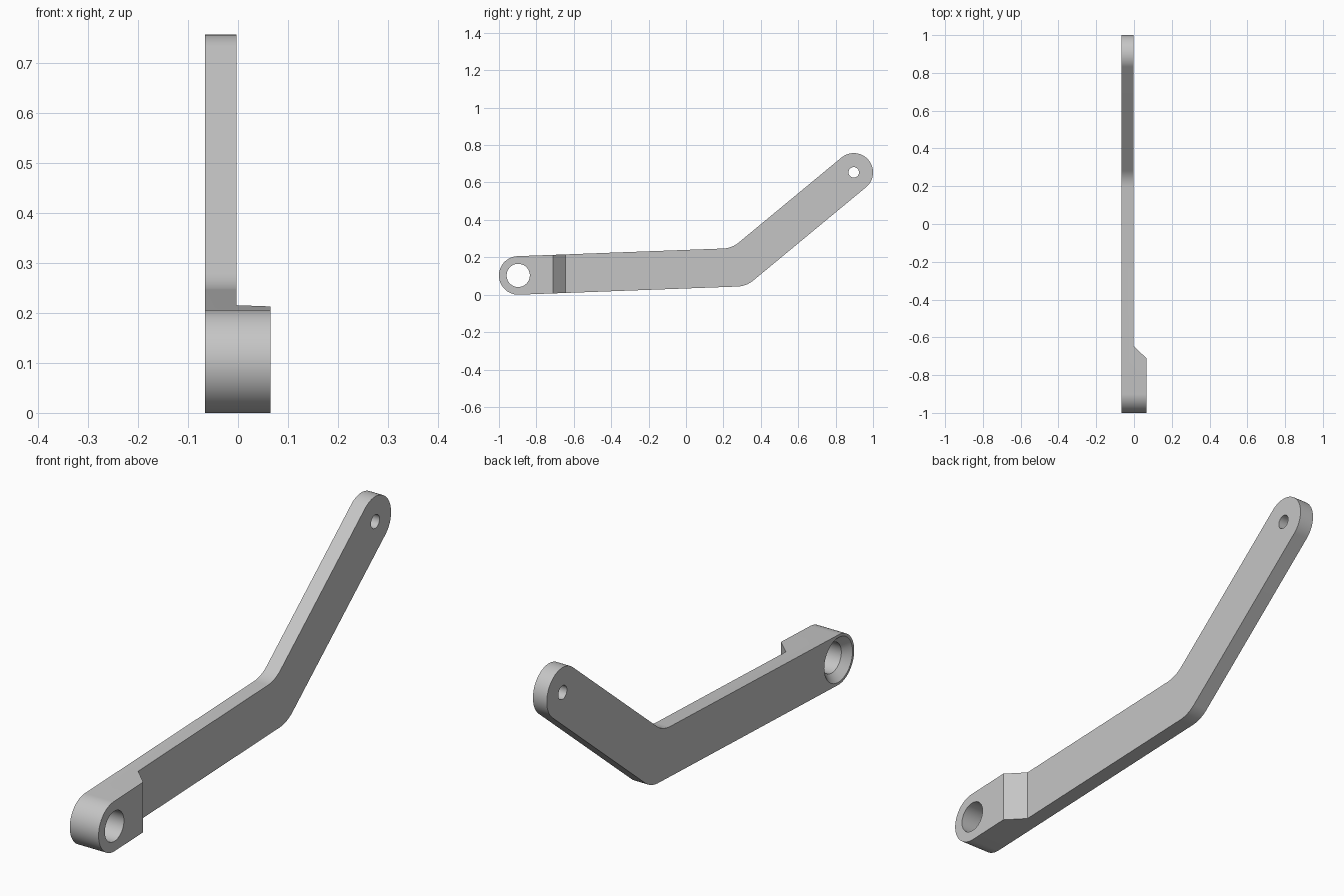
import bpy, bmesh, math
from mathutils import Vector

if "Cube" in bpy.data.objects:
    bpy.data.objects.remove(bpy.data.objects["Cube"])

X0, X1, X2 = -0.066, -0.003, 0.065      # outer face, thin arm face, boss face
R = 0.103                               # half width of the arm
A, B, C = Vector((-0.897, 0.103)), Vector((0.284, 0.147)), Vector((0.897, 0.654))

mat = bpy.data.materials.new("light grey")
mat.diffuse_color = (0.56, 0.56, 0.56, 1)
mat.use_nodes = True
mat.node_tree.nodes["Principled BSDF"].inputs["Base Color"].default_value = mat.diffuse_color


def prism(name, pts, axis, lo, hi):
    """Extrude a 2D outline: axis 'x' uses (y, z) points, axis 'z' uses (x, y)."""
    place = (lambda p, h: (h, p[0], p[1])) if axis == 'x' else (lambda p, h: (p[0], p[1], h))
    bm = bmesh.new()
    face = bm.faces.new([bm.verts.new(place(p, lo)) for p in pts])
    ext = bmesh.ops.extrude_face_region(bm, geom=[face])
    moved = [v for v in ext["geom"] if isinstance(v, bmesh.types.BMVert)]
    bmesh.ops.translate(bm, verts=moved, vec=place((0, 0), hi - lo))
    bmesh.ops.recalc_face_normals(bm, faces=bm.faces)
    me = bpy.data.meshes.new(name)
    bm.to_mesh(me)
    bm.free()
    ob = bpy.data.objects.new(name, me)
    bpy.context.collection.objects.link(ob)
    me.materials.append(mat)
    return ob


def cone(name, centre, x_lo, x_hi, r_lo, r_hi):
    bpy.ops.mesh.primitive_cone_add(vertices=64, radius1=r_lo, radius2=r_hi, depth=x_hi - x_lo,
                                    location=((x_lo + x_hi) / 2, *centre),
                                    rotation=(0, math.pi / 2, 0))
    ob = bpy.context.object
    ob.name = name
    ob.data.materials.append(mat)
    return ob


def arc(c, r, a0, a1, n):
    return [c + r * Vector((math.cos(a0 + (a1 - a0) * i / n), math.sin(a0 + (a1 - a0) * i / n)))
            for i in range(n + 1)]


# Arm outline: round ends joined by a bend with filleted inner and outer corners
d1, d2 = (B - A).normalized(), (C - B).normalized()
t1, t2 = math.atan2(d1.y, d1.x), math.atan2(d2.y, d2.x)
half, q, fillet = (t2 - t1) / 2, math.pi / 2, 0.14
mid = (t1 + t2) / 2 + q
bisector = Vector((math.cos(mid), math.sin(mid)))
inner = B + bisector * (R + fillet) / math.cos(half)
outer = B + bisector * (fillet - R) / math.cos(half)
outline = (arc(A, R, t1 + q, t1 + 3 * q, 40)
           + arc(outer, fillet, t1 - q, t2 - q, 12)
           + arc(C, R, t2 - q, t2 + q, 40)
           + arc(inner, fillet, t2 - q, t1 - q, 12))
arm = prism("bent_arm", outline, 'x', X0, X2)

# Cutters: thin the arm behind the boss with a sloped step, then bore both ends
e = 0.05
cutters = [
    prism("step_cutter", [(X1, -0.645), (X2 + e, -0.71 - e * 0.956), (X2 + e, 1.2), (X1, 1.2)],
          'z', -0.5, 1.5),
    cone("large_bore_cutter", A, -0.3, 0.3, 0.062, 0.062),
    cone("countersink_cutter", A, X0 - 0.01, X0 + 0.03, 0.102, 0.062),
    cone("small_bore_cutter", C, -0.3, 0.3, 0.028, 0.028),
]
for cutter in cutters:
    mod = arm.modifiers.new(cutter.name, 'BOOLEAN')
    mod.operation, mod.solver, mod.object = 'DIFFERENCE', 'EXACT', cutter
    cutter.hide_render = True
    cutter.hide_set(True)

# Bake the cuts, then smooth the rounded surfaces
bpy.context.view_layer.update()
deps = bpy.context.evaluated_depsgraph_get()
arm.data = bpy.data.meshes.new_from_object(arm.evaluated_get(deps))
arm.modifiers.clear()
for cutter in cutters:
    bpy.data.objects.remove(cutter)
bpy.ops.object.select_all(action='DESELECT')
arm.select_set(True)
bpy.context.view_layer.objects.active = arm
bpy.ops.object.shade_smooth_by_angle(angle=math.radians(25))
